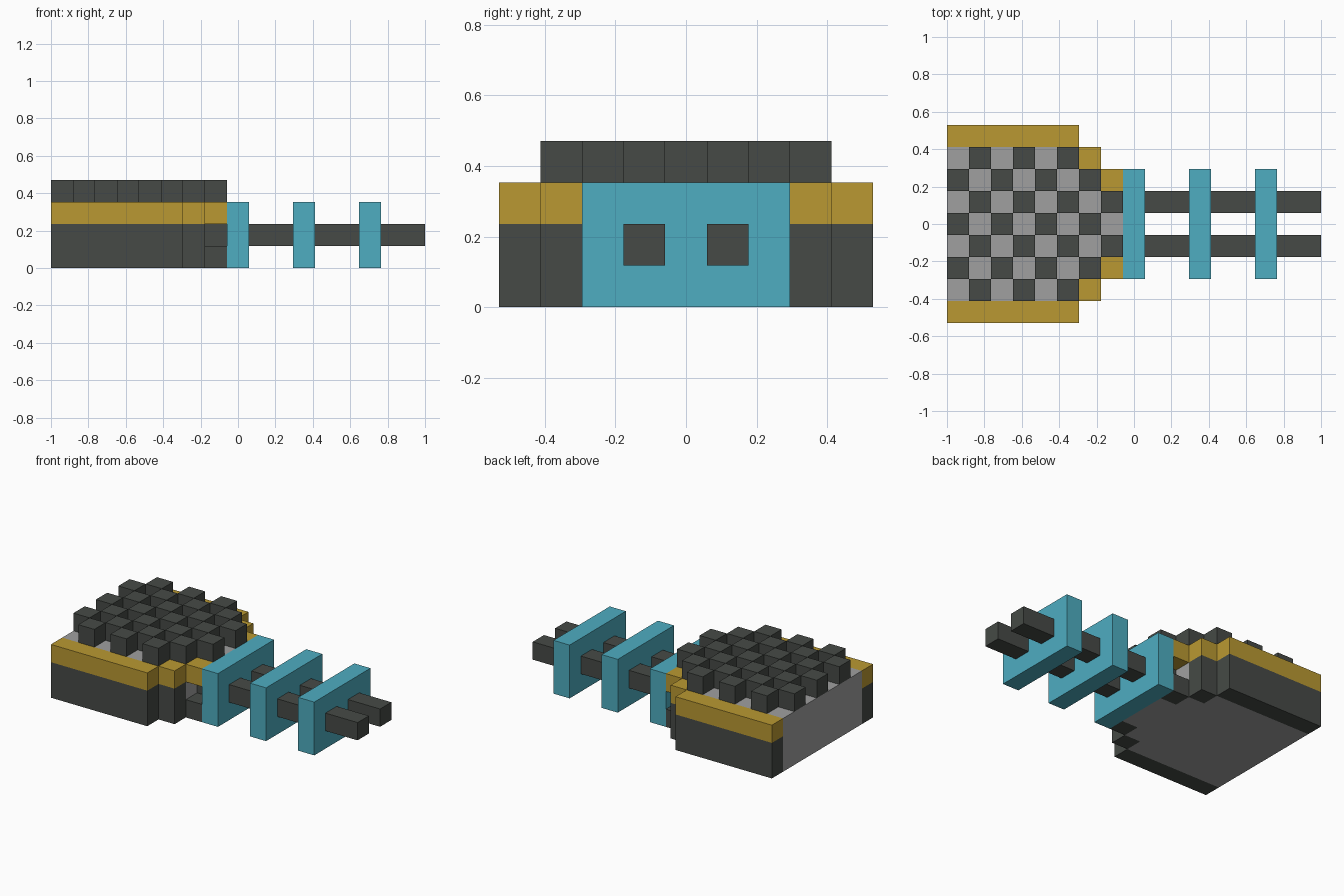
import bpy, bmesh
from mathutils import Matrix, Vector

if "Cube" in bpy.data.objects:
    bpy.data.objects.remove(bpy.data.objects["Cube"], do_unlink=True)

U = 2 / 17                                # one block


def material(name, rgb):
    lin = [((c / 255 + 0.055) / 1.055) ** 2.4 for c in rgb] + [1.0]
    m = bpy.data.materials.new(name)
    m.use_nodes = True
    m.diffuse_color = lin
    bsdf = m.node_tree.nodes["Principled BSDF"]
    bsdf.inputs["Base Color"].default_value = lin
    bsdf.inputs["Roughness"].default_value = 0.8
    return m


charcoal = material("charcoal", (70, 74, 70))
grey = material("grey", (160, 160, 160))
gold = material("gold", (186, 153, 50))
blue = material("blue", (78, 173, 193))


def finish(name, bm, mat):
    bmesh.ops.recalc_face_normals(bm, faces=bm.faces)
    mesh = bpy.data.meshes.new(name)
    bm.to_mesh(mesh)
    bm.free()
    mesh.materials.append(mat)
    obj = bpy.data.objects.new(name, mesh)
    bpy.context.collection.objects.link(obj)
    return obj


def point(x, y, z):
    """Block grid position to model space."""
    return Vector((x * U - 1, (y - 4.5) * U, z * U))


def blocks(name, mat, boxes):
    """One object from boxes given as grid ranges (x0, x1, y0, y1, z0, z1)."""
    bm = bmesh.new()
    for x0, x1, y0, y1, z0, z1 in boxes:
        lo, hi = point(x0, y0, z0), point(x1, y1, z1)
        size = Matrix.Diagonal((*(hi - lo), 1))
        bmesh.ops.create_cube(bm, size=1, matrix=Matrix.Translation((lo + hi) / 2) @ size)
    return finish(name, bm, mat)


# Stepped core: outline extruded upward
outline = [(0, 1), (6, 1), (6, 2), (7, 2), (7, 7), (6, 7), (6, 8), (0, 8)]
bm = bmesh.new()
base = bm.faces.new([bm.verts.new(point(x, y, 0)) for x, y in outline])
top = bmesh.ops.extrude_face_region(bm, geom=[base])["geom"]
bmesh.ops.translate(bm, vec=(0, 0, 3 * U),
                    verts=[v for v in top if isinstance(v, bmesh.types.BMVert)])
finish("head_core", bm, grey)

# Core nose, with slots where the prongs enter
blocks("head_core_nose", grey, [(7, 8, 3, 6, 0, 1), (7, 8, 4, 5, 1, 2), (7, 8, 3, 6, 2, 3)])

# Stepped rim on both sides: dark wall, gold cap, open gap under the last step
steps = [(0, 6, 0, 2), (6, 7, 1, 2), (7, 8, 2, 1)]     # x0, x1, row, wall height
for side in ("right", "left"):
    walls, caps = [], []
    for x0, x1, row, height in steps:
        y = row if side == "right" else 8 - row
        walls.append((x0, x1, y, y + 1, 0, height))
        caps.append((x0, x1, y, y + 1, 2, 3))
    blocks(side + "_rim_wall", charcoal, walls)
    blocks(side + "_rim_cap", gold, caps)

# Checkerboard studs on top
row_length = {1: 6, 2: 7, 3: 8, 4: 8, 5: 8, 6: 7, 7: 6}
blocks("studs", charcoal, [(x, x + 1, y, y + 1, 3, 4)
                           for y, n in row_length.items()
                           for x in range(n) if (x + y) % 2 == 0])

# Cross plates
for i, x in enumerate((8, 11, 14)):
    blocks(f"cross_plate_{i + 1}", blue, [(x, x + 1, 2, 7, 0, 3)])

# Two long prongs through the plates
for side, y in (("right", 3), ("left", 5)):
    blocks(side + "_prong", charcoal, [(7, 17, y, y + 1, 1, 2)])
